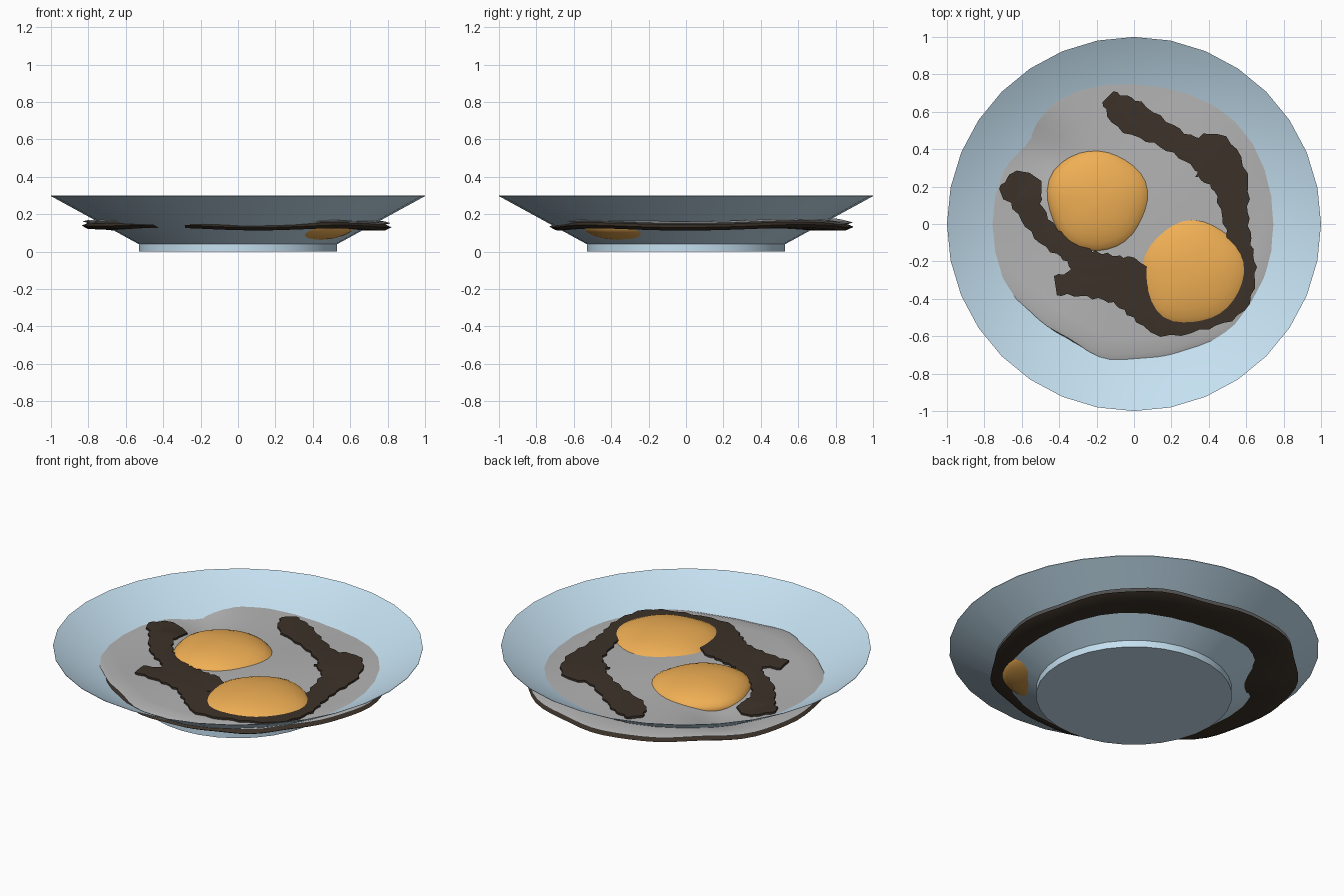
import bpy, bmesh, math
from mathutils import Vector

if "Cube" in bpy.data.objects:
    bpy.data.objects.remove(bpy.data.objects["Cube"])


def material(name, rgb):
    m = bpy.data.materials.new(name)
    m.diffuse_color = (*rgb, 1)
    m.use_nodes = True
    m.node_tree.nodes["Principled BSDF"].inputs["Base Color"].default_value = m.diffuse_color
    return m


BLUE = material("glaze_blue", (0.56, 0.75, 0.88))
BROWN = material("crisp_brown", (0.045, 0.032, 0.022))
ORANGE = material("yolk_orange", (0.87, 0.43, 0.09))
GREY = material("white_grey", (0.45, 0.45, 0.45))


def finish(name, verts, faces, mat, angle=40):
    me = bpy.data.meshes.new(name)
    me.from_pydata(verts, [], faces)
    bm = bmesh.new()
    bm.from_mesh(me)
    bmesh.ops.remove_doubles(bm, verts=bm.verts, dist=1e-5)
    bmesh.ops.recalc_face_normals(bm, faces=bm.faces)
    bm.to_mesh(me)
    bm.free()
    ob = bpy.data.objects.new(name, me)
    bpy.context.collection.objects.link(ob)
    me.materials.append(mat)
    bpy.ops.object.select_all(action='DESELECT')
    ob.select_set(True)
    bpy.context.view_layer.objects.active = ob
    bpy.ops.object.shade_smooth_by_angle(angle=math.radians(angle))
    return ob


def rings(name, loops, mat, angle=40):
    """Skin a list of closed loops, capping the first and last."""
    n = len(loops[0])
    verts = [p for l in loops for p in l]
    faces = [(i*n + j, i*n + (j+1) % n, (i+1)*n + (j+1) % n, (i+1)*n + j)
             for i in range(len(loops)-1) for j in range(n)]
    faces += [tuple(range(n)), tuple(range(len(verts)-n, len(verts)))]
    return finish(name, verts, faces, mat, angle)


def circle(r, z, n):
    return [(r*math.cos(2*math.pi*k/n), r*math.sin(2*math.pi*k/n), z) for k in range(n)]


# plate: 32-sided flared dish with a foot and thin wall
profile = [(0.53, 0), (0.53, 0.04), (1.0, 0.297), (1.0, 0.30), (0.545, 0.052)]
rings("plate", [circle(r, z, 32) for r, z in profile], BLUE, 30)


# egg white: wavy sheet, its outline given every 45 degrees
OUTLINE = [0.80, 0.87, 0.89, 0.89, 0.83, 0.72, 0.72, 0.76]


def edge(a):
    t = (a / (math.pi/4)) % 8
    i, f = int(t), t - int(t)
    f = f*f*(3-2*f)
    r = OUTLINE[i]*(1-f) + OUTLINE[(i+1) % 8]*f
    return r + 0.012*math.sin(7*a+1) + 0.006*math.sin(13*a)


def height(x, y):
    z = 0.165 + 0.01*math.sin(5*x+1)*math.cos(4*y)
    z -= 0.05*math.exp(-((x+.48)**2 + (y-.38)**2)/0.02)
    return z


def sheet(name, mat, top, bottom, scale):
    n = 72

    def loop(s, off):
        out = []
        for k in range(n):
            a = 2*math.pi*k/n
            r = edge(a)*s*scale
            x, y = r*math.cos(a), r*math.sin(a)
            out.append((x, y, height(x, y)+off))
        return out
    steps = [0.02, 0.2, 0.4, 0.55, 0.7, 0.85, 0.96]
    loops = [loop(s, top) for s in steps] + [loop(1, (top+bottom)/2)]
    loops += [loop(s, bottom) for s in reversed(steps)]
    rings(name, loops, mat, 50)


sheet("egg_white", GREY, 0.006, -0.012, 1.0)
sheet("browned_underside", BROWN, -0.010, -0.042, 1.005)


# yolks: flattened, slightly uneven balls
def yolk(name, x, y, z, r, h, phase):
    n, m = 32, 14
    loops = []
    for i in range(m+1):
        p = math.pi*(0.02 + 0.96*i/m)
        loops.append([])
        for k in range(n):
            a = 2*math.pi*k/n
            q = r*math.sin(p)*(1 + 0.025*math.sin(3*a+phase) + 0.015*math.sin(5*a))
            loops[-1].append((x+q*math.cos(a), y+q*math.sin(a), z+h*math.cos(p)))
    rings(name, loops, ORANGE, 60)


yolk("yolk_left", -0.19, 0.125, 0.145, 0.28, 0.09, 0.5)
yolk("yolk_right", 0.315, -0.265, 0.14, 0.305, 0.09, 2.0)


# bacon: ragged ribbons draped on the white (x, y, half width)
def ribbon(name, pts, lift=0.018, thick=0.012):
    ctr = []
    for i in range(len(pts)-1):
        p = [Vector(pts[min(max(i+d, 0), len(pts)-1)]) for d in (-1, 0, 1, 2)]
        for s in range(5):
            t = s/5
            ctr.append(0.5*(2*p[1] + (p[2]-p[0])*t + (2*p[0]-5*p[1]+4*p[2]-p[3])*t*t
                            + (3*p[1]-p[0]-3*p[2]+p[3])*t**3))
    ctr.append(Vector(pts[-1]))
    loops = []
    for i, c in enumerate(ctr):
        d = ctr[min(i+1, len(ctr)-1)] - ctr[max(i-1, 0)]
        nrm = Vector((-d.y, d.x)).normalized()
        w = c.z + 0.008*math.sin(i*2.3)
        a, b = c.xy + nrm*w, c.xy - nrm*w
        za, zb = height(*a)+lift, height(*b)+lift
        loops.append([(a.x, a.y, za), (c.x, c.y, (za+zb)/2+0.003), (b.x, b.y, zb),
                      (b.x, b.y, zb-thick), (a.x, a.y, za-thick)])
    rings(name, loops, BROWN, 40)


ribbon("bacon_right", [(-.14, .68, .04), (-.04, .59, .09), (.14, .49, .07), (.30, .40, .07),
                       (.41, .36, .13), (.51, .23, .10), (.54, .05, .07), (.57, -.12, .06),
                       (.59, -.26, .06), (.53, -.41, .08), (.38, -.50, .06), (.16, -.53, .07),
                       (.05, -.42, .10), (-.08, -.34, .09), (-.25, -.31, .08), (-.42, -.33, .05)])
ribbon("bacon_left", [(-.71, .16, .03), (-.60, .19, .10), (-.56, .08, .07), (-.46, -.06, .06),
                      (-.34, -.14, .06), (-.24, -.22, .08), (-.10, -.25, .08), (.0, -.26, .07),
                      (.06, -.36, .06)])
